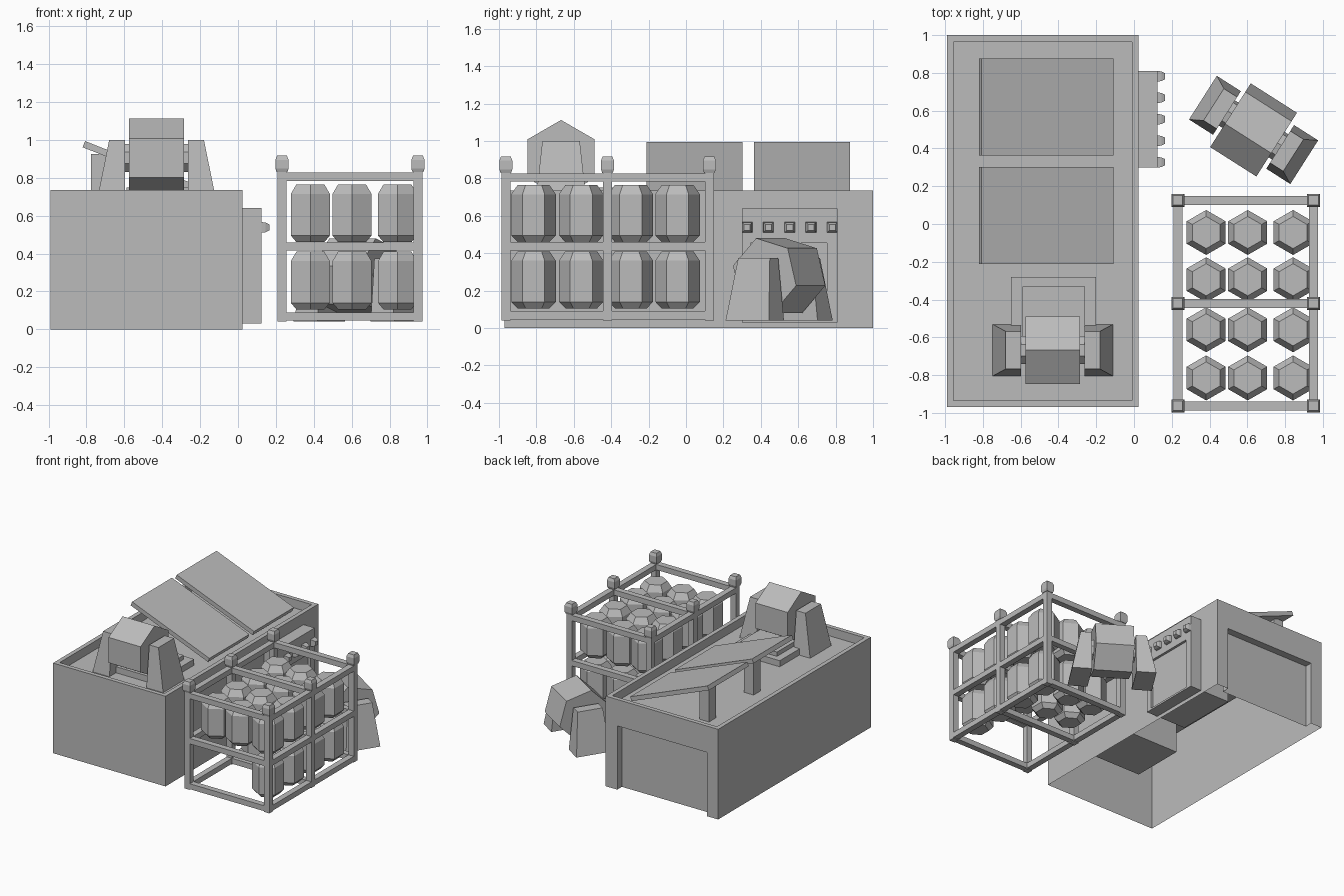
import bpy, bmesh
from math import sin, cos, pi, radians
from mathutils import Matrix, Vector

cube = bpy.data.objects.get("Cube")
if cube:
    bpy.data.objects.remove(cube, do_unlink=True)

grey = bpy.data.materials.new("plain_grey")
grey.use_nodes = True
grey.diffuse_color = (0.5, 0.5, 0.5, 1)
grey.node_tree.nodes["Principled BSDF"].inputs["Base Color"].default_value = (0.5, 0.5, 0.5, 1)


def finish(name, bm, matrix=None):
    mesh = bpy.data.meshes.new(name)
    bm.to_mesh(mesh)
    bm.free()
    mesh.materials.append(grey)
    obj = bpy.data.objects.new(name, mesh)
    bpy.context.collection.objects.link(obj)
    if matrix:
        obj.matrix_world = matrix
    return obj


def box_bm(lo, hi, open_sides=()):
    """Box between two corners; open_sides lists (axis, sign) faces to leave out."""
    bm = bmesh.new()
    bmesh.ops.create_cube(bm, size=1)
    for v in bm.verts:
        v.co = [lo[i] if v.co[i] < 0 else hi[i] for i in range(3)]
    bm.normal_update()
    gone = [f for f in bm.faces for a, s in open_sides if f.normal[a] * s > 0.9]
    bmesh.ops.delete(bm, geom=gone, context='FACES')
    return bm


def box(name, lo, hi, open_sides=()):
    return finish(name, box_bm(lo, hi, open_sides))


def loft(name, rings, matrix=None):
    """Skin matching rings of points and cap both ends."""
    bm = bmesh.new()
    loops = [[bm.verts.new(p) for p in ring] for ring in rings]
    n = len(loops[0])
    for a, b in zip(loops, loops[1:]):
        for i in range(n):
            j = (i + 1) % n
            bm.faces.new((a[i], a[j], b[j], b[i]))
    bm.faces.new(loops[0][::-1])
    bm.faces.new(loops[-1])
    bmesh.ops.recalc_face_normals(bm, faces=bm.faces)
    return finish(name, bm, matrix)


def ring(n, r, z, start=0.0):
    return [(r * cos(start + 2 * pi * i / n), r * sin(start + 2 * pi * i / n), z) for i in range(n)]


def cut_opening(bm, axis, lo, hi):
    """Split the shell on the opening's edges and drop the face facing the axis."""
    for a in range(3):
        if a == axis:
            continue
        for value in (lo[a], hi[a]):
            normal = Vector([float(i == a) for i in range(3)])
            bmesh.ops.bisect_plane(bm, geom=bm.verts[:] + bm.edges[:] + bm.faces[:],
                                   plane_co=normal * value, plane_no=normal)
    inside = [f for f in bm.faces if f.normal[axis] > 0.9 and
              all(lo[i] - 1e-4 <= f.calc_center_median()[i] <= hi[i] + 1e-4 for i in range(3))]
    bmesh.ops.delete(bm, geom=inside, context='FACES')


def recess(name, lo, hi, open_sides):
    bm = box_bm(lo, hi, open_sides)
    bmesh.ops.reverse_faces(bm, faces=bm.faces)
    finish(name, bm)


# Main building: bottomless shell, sunken roof, garage doorway at the back
ROOF = 0.665
bm = box_bm((-0.99, -0.97, 0), (0.025, 1, 0.735), [(2, -1)])
top = [f for f in bm.faces if f.normal.z > 0.9]
bmesh.ops.inset_region(bm, faces=top, thickness=0.05)
sunk = bmesh.ops.extrude_discrete_faces(bm, faces=top)["faces"]
bmesh.ops.translate(bm, verts=sunk[0].verts[:], vec=(0, 0, ROOF - 0.735))
bm.normal_update()
door = (-0.89, 0.94, 0), (-0.08, 1, 0.52)
cut_opening(bm, 1, *door)
finish("building_shell", bm)
recess("garage_door_recess", *door, [(1, 1), (2, -1)])

# Control cabinet through the side wall, with a sunken door and knobs
bm = box_bm((-0.24, 0.30, 0.03), (0.125, 0.81, 0.64))
hatch = (0.105, 0.345, 0.045), (0.125, 0.755, 0.455)
cut_opening(bm, 0, *hatch)
finish("control_cabinet", bm)
recess("cabinet_door_recess", *hatch, [(0, 1)])
for i in range(5):
    place = Matrix.Translation((0.125, 0.327 + i * 0.1138, 0.538)) @ Matrix.Rotation(pi / 2, 4, 'Y')
    loft(f"knob_{i + 1}", [ring(4, r, z, pi / 4) for r, z in ((0.04, 0), (0.036, 0.02), (0.023, 0.04))], place)

# Stepped shaft under the roof machine
box("shaft", (-0.65, -0.72, 0.23), (-0.2, -0.28, 0.715))
box("shaft_cap", (-0.59, -0.67, 0.715), (-0.26, -0.33, 0.75))

# Tilted roof panels on posts
for i, y in enumerate((0.045, 0.62)):
    bm = box_bm((-0.375, -0.257, -0.0175), (0.375, 0.257, 0.0175))
    finish(f"roof_panel_{i + 1}", bm,
           Matrix.Translation((-0.465, y, 0.84)) @ Matrix.Rotation(radians(21.5), 4, 'Y'))
    box(f"panel_post_{i + 1}", (-0.775, y + 0.1, ROOF), (-0.69, y + 0.19, 0.925))


def machine(name, loc, turn, tilt):
    """Six-sided drum hung between two tapered legs."""
    base = Matrix.Translation(loc) @ Matrix.Rotation(radians(turn), 4, 'Z')
    for side, s in (("left", 1), ("right", -1)):
        rings = []
        for outer, y, z in ((0.318, 0.137, 0), (0.25, 0.1, 0.335)):
            rings.append([(s * 0.167, -y, z), (s * outer, -y, z), (s * outer, y, z), (s * 0.167, y, z)])
        loft(f"{name}_{side}_leg", rings, base)
    spin = base @ Matrix.Translation((0, 0, 0.24)) @ Matrix.Rotation(radians(tilt), 4, 'X') \
        @ Matrix.Rotation(pi / 2, 4, 'Y')
    loft(f"{name}_drum", [ring(6, 0.207, z) for z in (-0.145, 0.145)], spin)
    loft(f"{name}_axle", [ring(8, 0.08, z, pi / 8) for z in (-0.18, 0.18)], spin)


machine("roof_machine", (-0.43, -0.668, ROOF), 0, 0)
machine("ground_machine", (0.633, 0.498, 0.04), -32.5, 15)

# Storage rack: uprights with caps, and rails at three levels
XS, YS, H = (0.232, 0.95), (-0.963, -0.42, 0.125), 0.024
for j, y in enumerate(YS):
    for i, x in enumerate(XS):
        box(f"rack_upright_{i}_{j}", (x - H, y - H, 0.04), (x + H, y + H, 0.83))
        loft(f"rack_cap_{i}_{j}",
             [ring(4, r, z, pi / 4) for r, z in ((0.04, 0.83), (0.049, 0.848), (0.049, 0.895), (0.036, 0.918))],
             Matrix.Translation((x, y, 0)))
for k, z in enumerate((0.068, 0.437, 0.805)):
    for j, y in enumerate(YS):
        box(f"rack_cross_rail_{k}_{j}", (XS[0], y - H, z - 0.022), (XS[1], y + H, z + 0.022))
    for i, x in enumerate(XS):
        box(f"rack_long_rail_{k}_{i}", (x - H, YS[0], z - 0.022), (x + H, YS[2], z + 0.022))

# Six-sided canisters: full upper tier, partly emptied lower tier
PROFILE = ((0.085, 0), (0.119, 0.035), (0.119, 0.255), (0.085, 0.305))
for tier, z in (("lower", 0.105), ("upper", 0.46)):
    for i, x in enumerate((0.382, 0.602, 0.842)):
        for j, y in enumerate((-0.815, -0.56, -0.295, -0.045)):
            if tier == "lower" and i < 2 and j < 2:
                continue
            loft(f"{tier}_canister_{i}_{j}", [ring(6, r, h, pi / 6) for r, h in PROFILE],
                 Matrix.Translation((x, y, z)))
